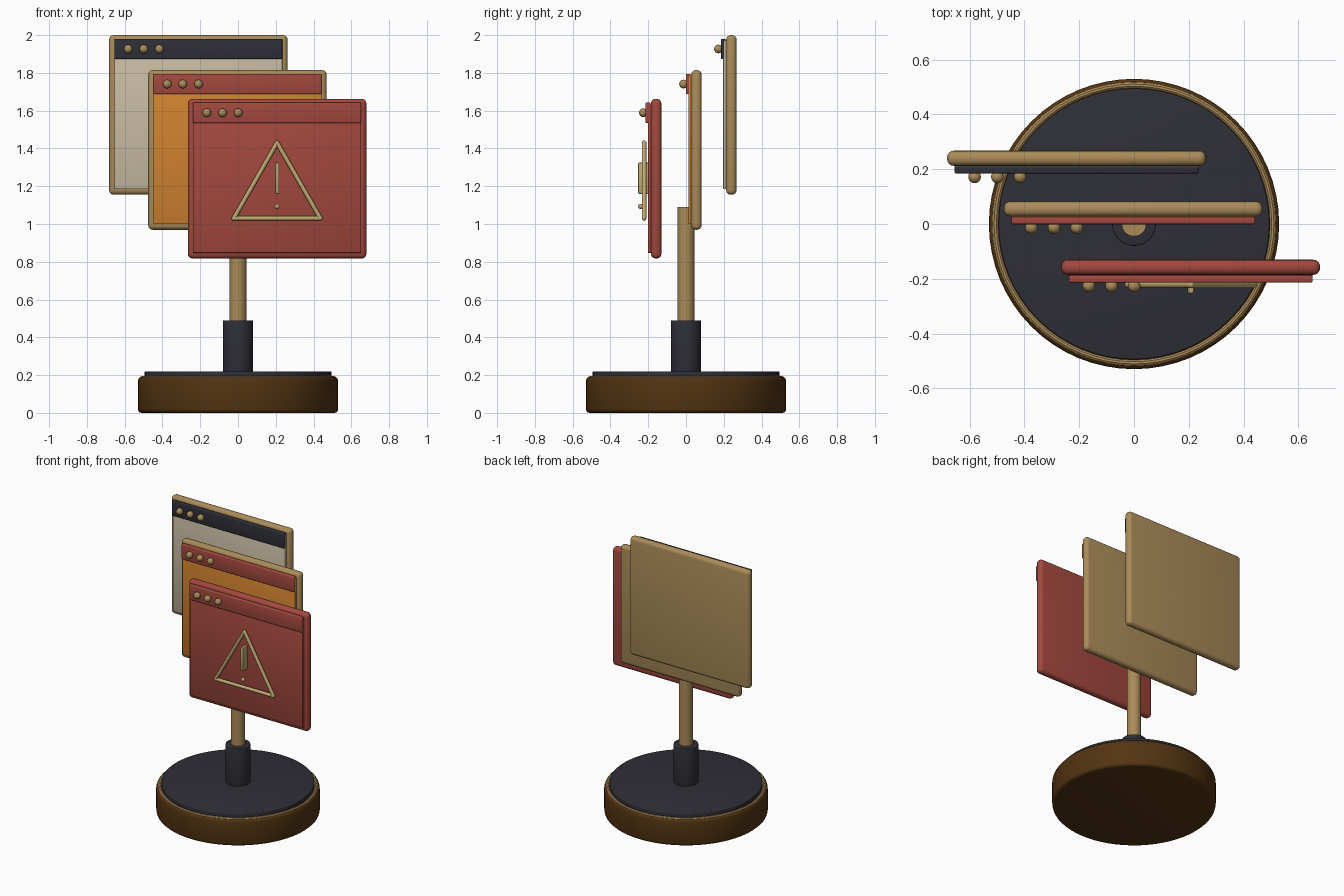
import bpy
from math import radians
from mathutils import Vector

if "Cube" in bpy.data.objects:
    bpy.data.objects.remove(bpy.data.objects["Cube"])


def mat(name, c):
    m = bpy.data.materials.new(name)
    m.diffuse_color = (*c, 1)
    m.use_nodes = True
    m.node_tree.nodes["Principled BSDF"].inputs["Base Color"].default_value = m.diffuse_color
    return m


GOLD = mat("gold", (0.40, 0.26, 0.10))
PALE = mat("pale gold", (0.52, 0.40, 0.17))
BROWN = mat("dark brown", (0.085, 0.034, 0.006))
DARK = mat("charcoal", (0.028, 0.028, 0.038))
RED = mat("red", (0.36, 0.065, 0.048))
ORANGE = mat("orange", (0.62, 0.22, 0.028))
BEIGE = mat("beige", (0.58, 0.50, 0.37))


def finish(name, m, bevel=0, seg=3):
    o = bpy.context.object
    o.name = name
    o.data.materials.append(m)
    if bevel:
        b = o.modifiers.new("bevel", 'BEVEL')
        b.width, b.segments, b.limit_method = bevel, seg, 'ANGLE'
        bpy.ops.object.modifier_apply(modifier=b.name)
    bpy.ops.object.shade_smooth_by_angle(angle=radians(35))
    return o


def box(name, x, y, z, m, bevel=0, seg=3):
    """Box given by (min, max) pairs on each axis."""
    bpy.ops.mesh.primitive_cube_add(size=1, location=[sum(p) / 2 for p in (x, y, z)])
    bpy.context.object.scale = [p[1] - p[0] for p in (x, y, z)]
    bpy.ops.object.transform_apply(location=False, rotation=False, scale=True)
    return finish(name, m, bevel, seg)


def disc(name, r, z0, z1, m, bevel=0, n=64):
    bpy.ops.mesh.primitive_cylinder_add(vertices=n, radius=r, depth=z1 - z0,
                                        location=(0, 0, (z0 + z1) / 2))
    return finish(name, m, bevel)


def ball(name, p, r, m):
    bpy.ops.mesh.primitive_uv_sphere_add(segments=20, ring_count=12, radius=r, location=p)
    return finish(name, m)


def rod(name, a, b, r, m):
    a, b = Vector(a), Vector(b)
    bpy.ops.mesh.primitive_cylinder_add(vertices=12, radius=r, depth=(b - a).length,
                                        location=(a + b) / 2)
    bpy.context.object.rotation_euler = (b - a).to_track_quat('Z', 'Y').to_euler()
    return finish(name, m)


# Stand: base, trim ring, top plate, collar and pole
disc("base", 0.53, 0, 0.19, BROWN, 0.02)
bpy.ops.mesh.primitive_torus_add(major_radius=0.507, minor_radius=0.013, location=(0, 0, 0.182),
                                 major_segments=64, minor_segments=10)
finish("base_trim_ring", GOLD)
disc("base_top_plate", 0.495, 0.18, 0.22, DARK, 0.006)
disc("collar", 0.08, 0.21, 0.49, DARK, 0.005, 40)
disc("pole", 0.045, 0.48, 1.09, GOLD, 0, 32)

# Three window panels: frame, screen, title bar, three buttons
for tag, cx, cy, cz, frame, screen, bar in (
        ("back", -0.21, 0.240, 1.5775, GOLD, BEIGE, DARK),
        ("middle", -0.003, 0.055, 1.392, GOLD, ORANGE, RED),
        ("front", 0.207, -0.158, 1.240, RED, RED, RED)):
    xs = (cx - 0.445, cx + 0.445)
    box(tag + "_panel_frame", (cx - 0.4725, cx + 0.4725), (cy - 0.0275, cy + 0.0275),
        (cz - 0.4225, cz + 0.4225), frame, 0.024, 4)
    box(tag + "_screen", xs, (cy - 0.043, cy - 0.025), (cz - 0.393, cz + 0.393), screen, 0.003, 2)
    box(tag + "_title_bar", xs, (cy - 0.056, cy - 0.03), (cz + 0.295, cz + 0.403), bar, 0.006)
    for i in range(3):
        ball(f"{tag}_button_{i + 1}", (cx - 0.372 + 0.083 * i, cy - 0.068, cz + 0.349), 0.023, GOLD)

# Warning triangle with exclamation mark
y = -0.222
tri = [(0.207, y, 1.43), (-0.022, y, 1.03), (0.436, y, 1.03)]
for i in range(3):
    rod(f"triangle_side_{i + 1}", tri[i], tri[(i + 1) % 3], 0.012, PALE)
    ball(f"triangle_corner_{i + 1}", tri[i], 0.012, PALE)
box("mark_stem", (0.196, 0.218), (-0.253, -0.198), (1.16, 1.325), PALE, 0.005, 2)
ball("mark_dot", (0.207, -0.24, 1.093), 0.014, PALE)
